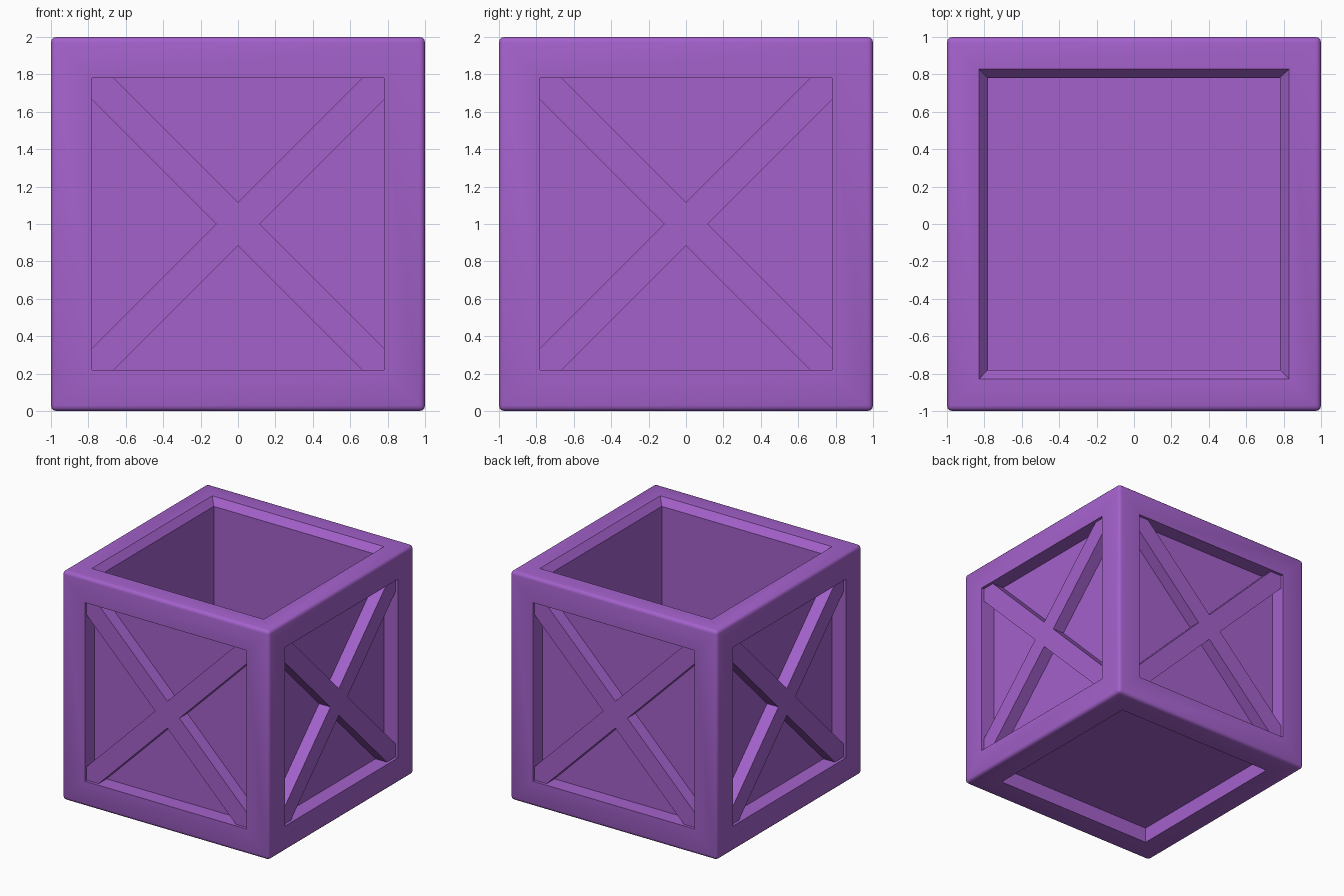
import bpy, bmesh, math
from mathutils import Matrix, Vector

if "Cube" in bpy.data.objects:
    bpy.data.objects.remove(bpy.data.objects["Cube"])

mat = bpy.data.materials.new("purple")
mat.diffuse_color = (0.37, 0.12, 0.60, 1)
mat.use_nodes = True
mat.node_tree.nodes["Principled BSDF"].inputs["Base Color"].default_value = mat.diffuse_color

OPEN = 0.78      # half size of the side openings
BEVEL = 0.03     # rounding of the outer edges
DEPTH = 0.135    # recess of the panels


def add_object(name, bm):
    bmesh.ops.recalc_face_normals(bm, faces=bm.faces)
    me = bpy.data.meshes.new(name)
    bm.to_mesh(me)
    bm.free()
    me.materials.append(mat)
    ob = bpy.data.objects.new(name, me)
    bpy.context.collection.objects.link(ob)
    bpy.ops.object.select_all(action='DESELECT')
    ob.select_set(True)
    bpy.context.view_layer.objects.active = ob
    bpy.ops.object.shade_smooth_by_angle(angle=math.radians(35))
    return ob


def inset(bm, face, thickness, depth=0.0):
    bmesh.ops.inset_individual(bm, faces=[face], thickness=thickness,
                               depth=depth, use_even_offset=True)


def sink(bm, face, depth):
    # straight-walled pocket
    normal = face.normal.copy()
    new = bmesh.ops.extrude_discrete_faces(bm, faces=[face])["faces"][0]
    bmesh.ops.translate(bm, verts=new.verts[:], vec=-normal * depth)


# Crate body: rounded cube with recessed sides and bottom, hollow from the top
bm = bmesh.new()
bmesh.ops.create_cube(bm, size=2, matrix=Matrix.Translation((0, 0, 1)))
bmesh.ops.bevel(bm, geom=bm.edges[:], offset=BEVEL, segments=3,
                profile=0.5, affect='EDGES')
bm.normal_update()
for face in [f for f in bm.faces if f.calc_area() > 1]:
    if face.normal.z > 0.9:
        inset(bm, face, 0.17 - BEVEL)
        inset(bm, face, 0.05, -0.06)      # sloped lip
        bm.normal_update()
        sink(bm, face, 1.72)              # inner cavity
    else:
        inset(bm, face, 1 - OPEN - BEVEL)
        bm.normal_update()
        sink(bm, face, DEPTH)
add_object("crate_body", bm)

# Cross braces: one X outline, extruded and turned to each side
W = 0.117
outline = []
for k in range(4):
    turn = Matrix.Rotation(k * math.pi / 2, 2)
    for p in ((W, 0), (OPEN, OPEN - W), (OPEN, OPEN), (OPEN - W, OPEN)):
        outline.append(turn @ Vector(p))
for k, side in enumerate(("front", "right", "back", "left")):
    bm = bmesh.new()
    face = bm.faces.new([bm.verts.new((p.x, -0.975, p.y + 1)) for p in outline])
    new = bmesh.ops.extrude_face_region(bm, geom=[face])["geom"]
    bmesh.ops.translate(bm, vec=(0, 0.975 - (1 - DEPTH), 0),
                        verts=[v for v in new if isinstance(v, bmesh.types.BMVert)])
    bmesh.ops.rotate(bm, verts=bm.verts, cent=(0, 0, 0),
                     matrix=Matrix.Rotation(k * math.pi / 2, 3, 'Z'))
    add_object(side + "_cross_brace", bm)
